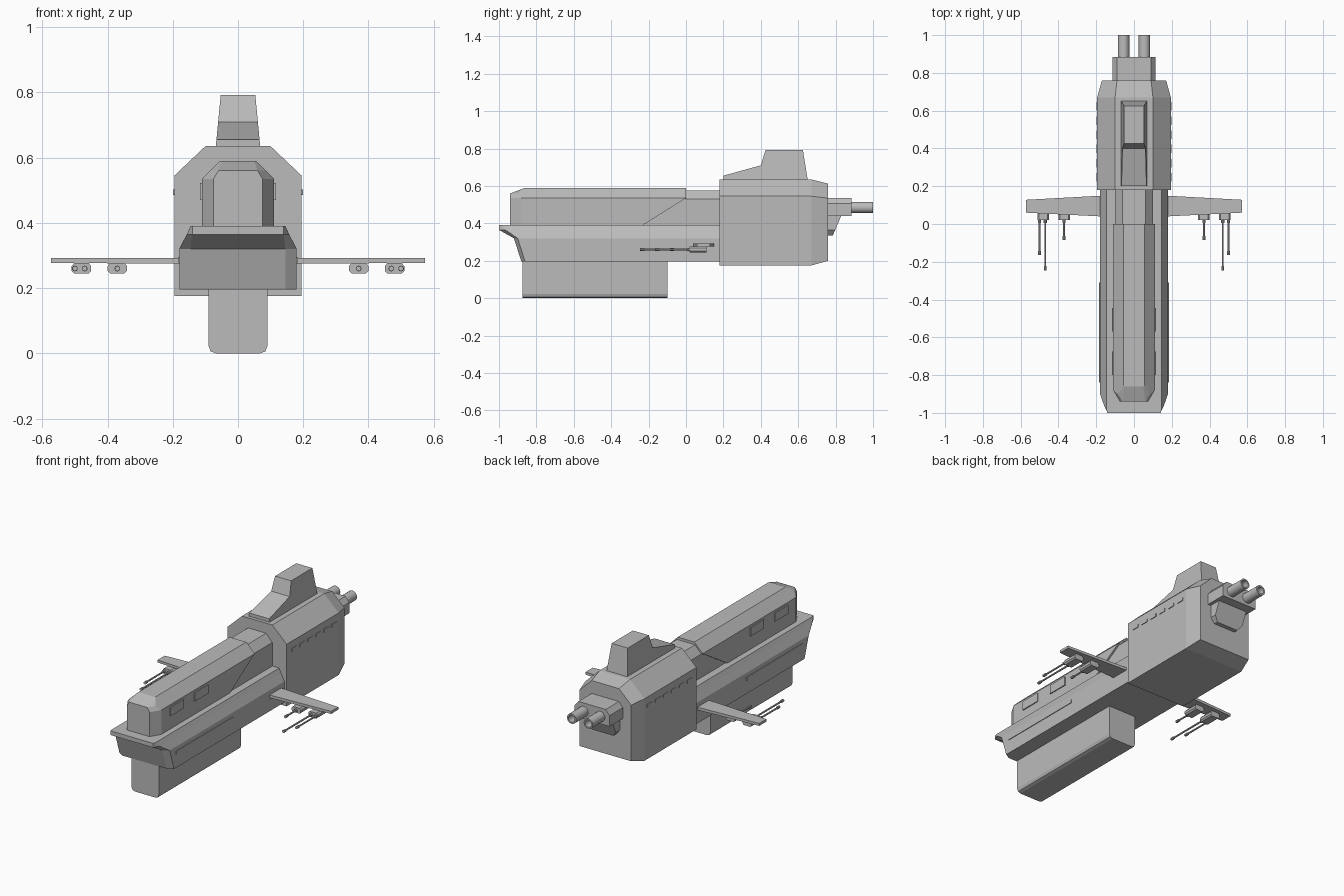
import bpy, bmesh
from math import pi
from mathutils import Matrix

cube = bpy.data.objects.get("Cube")
if cube:
    bpy.data.objects.remove(cube, do_unlink=True)

grey = bpy.data.materials.new("hull grey")
grey.use_nodes = True
colour = (0.5, 0.5, 0.5, 1)
grey.diffuse_color = colour
grey.node_tree.nodes["Principled BSDF"].inputs["Base Color"].default_value = colour


def finish(name, bm):
    bmesh.ops.recalc_face_normals(bm, faces=bm.faces)
    mesh = bpy.data.meshes.new(name)
    bm.to_mesh(mesh)
    bm.free()
    mesh.materials.append(grey)
    obj = bpy.data.objects.new(name, mesh)
    bpy.context.collection.objects.link(obj)
    return obj


def loft(name, loops):
    """Join equal-length point loops with quads and cap both ends."""
    bm = bmesh.new()
    rings = [[bm.verts.new(p) for p in loop] for loop in loops]
    n = len(rings[0])
    for a, b in zip(rings, rings[1:]):
        for i in range(n):
            j = (i + 1) % n
            bm.faces.new((a[i], a[j], b[j], b[i]))
    bm.faces.new(rings[0])
    bm.faces.new(rings[-1])
    return finish(name, bm)


def mirrored(half):
    return half + [(-a, b) for a, b in reversed(half)]


def layers(name, levels):
    """Stack mirrored plan outlines, one per height."""
    return loft(name, [[(x, y, z) for x, y in mirrored(half)] for z, half in levels])


def sections(name, stations):
    """Join mirrored cross-sections, one per y station."""
    return loft(name, [[(x, y, z) for x, z in mirrored(half)] for y, half in stations])


def box(name, x0, x1, y0, y1, z0, z1):
    return loft(name, [[(x0, y0, z), (x1, y0, z), (x1, y1, z), (x0, y1, z)] for z in (z0, z1)])


def rod(name, x, z, y0, y1, r, sides=10):
    bm = bmesh.new()
    m = Matrix.Translation((x, (y0 + y1) / 2, z)) @ Matrix.Rotation(pi / 2, 4, "X")
    bmesh.ops.create_cone(bm, cap_ends=True, segments=sides, radius1=r, radius2=r,
                          depth=y1 - y0, matrix=m)
    return finish(name, bm)


def smooth(obj):
    bpy.ops.object.select_all(action="DESELECT")
    obj.select_set(True)
    bpy.context.view_layer.objects.active = obj
    bpy.ops.object.shade_smooth_by_angle(angle=0.6)


# Lower hull with an overhanging bow
layers("lower_hull", [
    (0.195, [(0.145, -0.88), (0.18, -0.86), (0.18, 0.2)]),
    (0.32, [(0.145, -0.92), (0.18, -0.90), (0.18, 0.2)]),
    (0.365, [(0.14, -1), (0.157, -0.965), (0.157, 0.2)]),
    (0.39, [(0.14, -1), (0.145, -0.985), (0.145, 0.2)])])

# Upper hull with raked rear sides, and the narrower neck behind it
layers("upper_hull", [
    (0.385, [(0.075, -0.94), (0.11, -0.88), (0.11, -0.24)]),
    (0.535, [(0.075, -0.94), (0.11, -0.88), (0.11, 0)]),
    (0.56, [(0.06, -0.94), (0.085, -0.9), (0.085, 0)]),
    (0.59, [(0.05, -0.86), (0.055, -0.855), (0.055, 0)])])
neck = [(0.1, 0.38), (0.1, 0.53), (0.06, 0.575)]
sections("neck", [(-0.3, neck), (0.2, neck)])

# Rear block, tapered at the stern
block = [(0.195, 0.175), (0.195, 0.545), (0.1, 0.635)]
sections("rear_block", [
    (0.18, block), (0.67, block),
    (0.76, [(0.17, 0.2), (0.17, 0.535), (0.09, 0.612)])])

# Keel with rounded lower edges
keel = [(0.09, 0.2), (0.09, 0.022), (0.084, 0.006), (0.068, 0)]
sections("keel", [(-0.875, keel), (-0.1, keel)])

# Bridge tower: side profile narrowing with height
profile = [(0.2, 0.625), (0.2, 0.655), (0.4, 0.71), (0.425, 0.792), (0.625, 0.792), (0.652, 0.625)]
loft("bridge_tower", [[(s * (0.068 - (z - 0.635) * 0.095), y, z) for y, z in profile]
                      for s in (-1, 1)])

# Stern housing and the scoop beneath it
housing = [(0.115, 0.44), (0.115, 0.505), (0.09, 0.535)]
sections("stern_housing", [(0.74, housing), (0.885, housing)])
layers("stern_scoop", [
    (0.335, [(0.07, 0.74), (0.07, 0.785)]),
    (0.365, [(0.095, 0.74), (0.095, 0.798)]),
    (0.445, [(0.095, 0.74), (0.095, 0.832)])])

for s, side in ((1, "left"), (-1, "right")):
    # Hollow exhaust tube
    bm = bmesh.new()
    rings = []
    for r, y in ((0.03, 0.87), (0.03, 1.0), (0.021, 1.0), (0.021, 0.9)):
        ring = bmesh.ops.create_circle(
            bm, segments=20, radius=r,
            matrix=Matrix.Translation((s * 0.055, y, 0.485)) @ Matrix.Rotation(pi / 2, 4, "X"))
        rings.append(ring["verts"])
    for a, b in zip(rings, rings[1:]):
        for i in range(20):
            j = (i + 1) % 20
            bm.faces.new((a[i], a[j], b[j], b[i]))
    bm.faces.new(rings[-1])
    smooth(finish(side + "_exhaust", bm))

    # Wing
    loft(side + "_wing", [[(s * x, y0, z0), (s * x, y1, z0), (s * x, y1, 0.292), (s * x, y0, 0.292)]
                          for x, y0, y1, z0 in ((0.17, 0.04, 0.15, 0.275), (0.573, 0.06, 0.128, 0.277))])

    # Gun pods with bevelled edges
    for n, x in enumerate((0.37, 0.48)):
        pod = [(0.022, 0.245), (0.03, 0.253), (0.03, 0.267), (0.022, 0.277)]
        loft(f"{side}_gun_pod_{n}", [[(s * x + px, y, z) for px, z in mirrored(pod)]
                                     for y in (0.02, 0.11)])
    # Gun barrels with muzzles
    for n, (x, tip) in enumerate(((0.37, -0.085), (0.47, -0.245), (0.5, -0.165))):
        smooth(rod(f"{side}_gun_barrel_{n}", s * x, 0.26, tip, 0.03, 0.005))
        smooth(rod(f"{side}_gun_muzzle_{n}", s * x, 0.26, tip, tip + 0.022, 0.008))
        smooth(rod(f"{side}_gun_collar_{n}", s * x, 0.26, 0.005, 0.03, 0.009))

    # Side plates: upper windows, long strip and rear window row
    for n, y in enumerate((-0.8, -0.57)):
        box(f"{side}_window_{n}", s * 0.108, s * 0.116, y, y + 0.125, 0.47, 0.522)
    box(side + "_hull_strip", s * 0.178, s * 0.184, -0.84, -0.31, 0.275, 0.295)
    for n in range(6):
        y = 0.225 + n * 0.075
        box(f"{side}_rear_window_{n}", s * 0.193, s * 0.199, y, y + 0.045, 0.485, 0.503)
